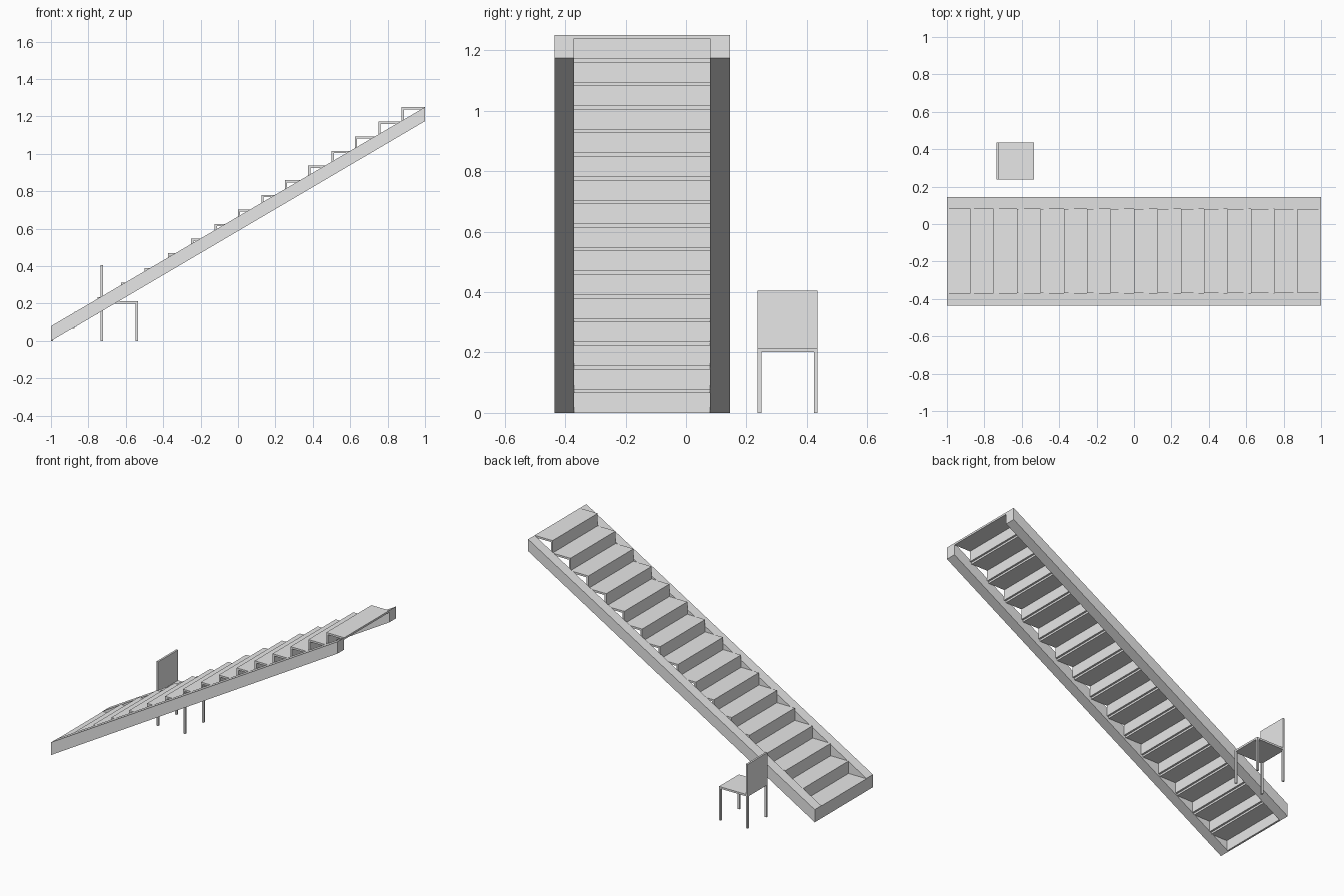
import bpy
import bmesh

if "Cube" in bpy.data.objects:
    bpy.data.objects.remove(bpy.data.objects["Cube"], do_unlink=True)

# One plain grey
grey = bpy.data.materials.new("light grey")
grey.use_nodes = True
COLOUR = (0.8, 0.8, 0.8, 1)
grey.diffuse_color = COLOUR
grey.node_tree.nodes["Principled BSDF"].inputs["Base Color"].default_value = COLOUR


def prism(name, profile, y0, y1):
    """Extrude an (x, z) outline from y0 to y1."""
    bm = bmesh.new()
    face = bm.faces.new([bm.verts.new((x, y0, z)) for x, z in profile])
    new = bmesh.ops.extrude_face_region(bm, geom=[face])["geom"]
    verts = [v for v in new if isinstance(v, bmesh.types.BMVert)]
    bmesh.ops.translate(bm, verts=verts, vec=(0, y1 - y0, 0))
    bmesh.ops.recalc_face_normals(bm, faces=bm.faces)
    mesh = bpy.data.meshes.new(name)
    bm.to_mesh(mesh)
    bm.free()
    mesh.materials.append(grey)
    obj = bpy.data.objects.new(name, mesh)
    bpy.context.collection.objects.link(obj)
    return obj


def box(name, x0, x1, y0, y1, z0, z1):
    return prism(name, [(x0, z0), (x1, z0), (x1, z1), (x0, z1)], y0, y1)


# Staircase dimensions
STEPS = 16
RUN = 2 / STEPS
RISE = 1.25 / STEPS
THICK = 0.012
INNER_Y = (-0.37, 0.08)

# Sloping side beams with upright ends
beam = [(-1, 0), (1, 1.175), (1, 1.25), (-1, 0.08)]
prism("right_stringer", beam, -0.435, INNER_Y[0])
prism("left_stringer", beam, INNER_Y[1], 0.145)

# Each step is an L-shaped board: riser plus tread
for i in range(STEPS):
    x, z = -1 + i * RUN, i * RISE
    top = z + RISE
    step = [(x, z), (x + THICK, z), (x + THICK, top - THICK),
            (x + RUN, top - THICK), (x + RUN, top), (x, top)]
    prism(f"step_{i + 1}", step, *INNER_Y)

# Chair beside the stairs
X0, X1, Y0, Y1 = -0.735, -0.535, 0.237, 0.435
SEAT = 0.213
box("chair_seat", X0, X1, Y0, Y1, SEAT - THICK, SEAT)
box("chair_back", X0, X0 + THICK, Y0, Y1, SEAT, 0.405)
for end, x in (("back", X0), ("front", X1 - THICK)):
    for side, y in (("right", Y0), ("left", Y1 - THICK)):
        box(f"chair_{end}_{side}_leg", x, x + THICK, y, y + THICK, 0, SEAT - THICK)
